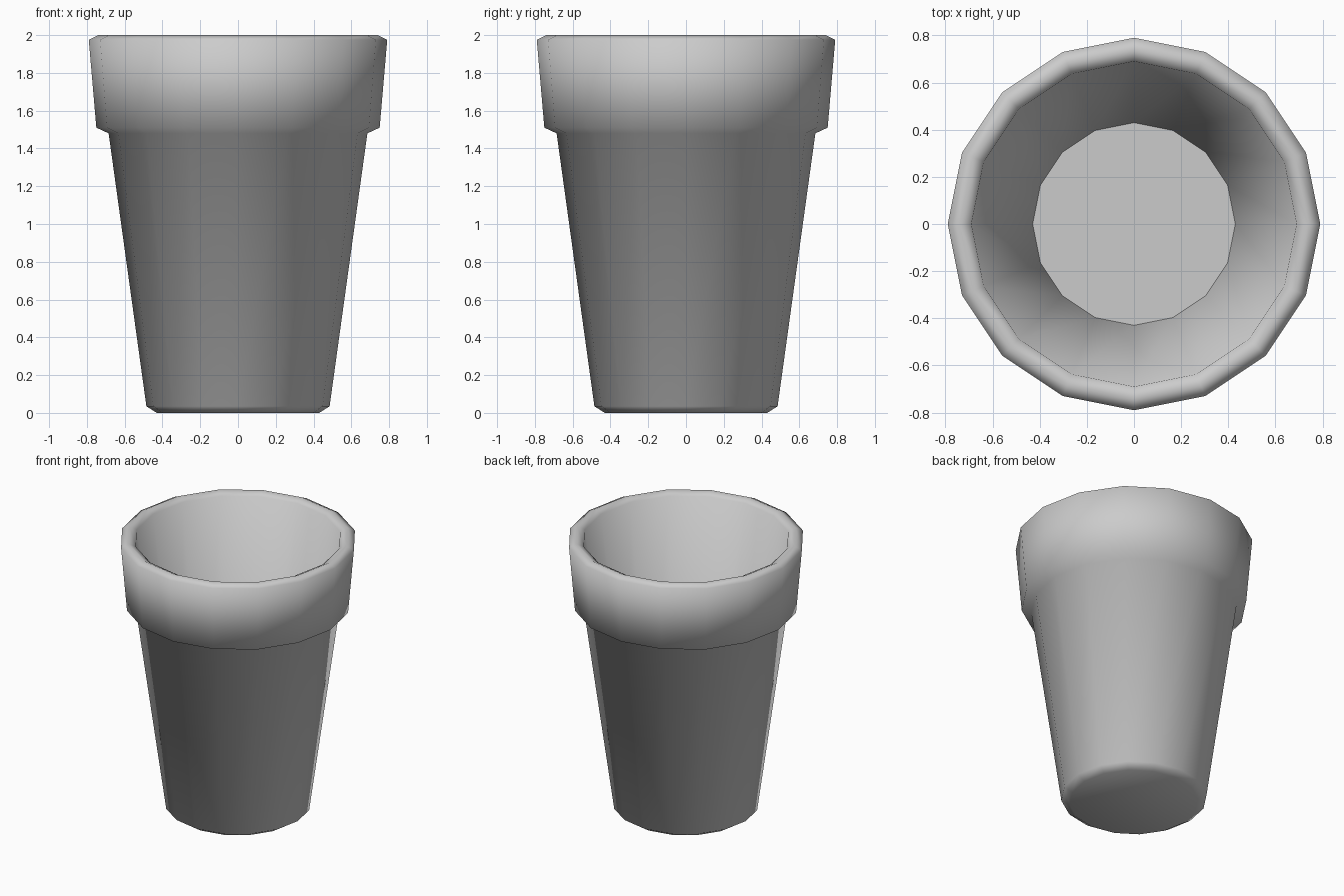
import bpy
import bmesh
from math import cos, sin, tau, radians

if "Cube" in bpy.data.objects:
    bpy.data.objects.remove(bpy.data.objects["Cube"])

SIDES = 16

# Single matte grey for the whole pot
grey = bpy.data.materials.new("plain_grey")
grey.use_nodes = True
colour = (0.6, 0.6, 0.6, 1)
grey.diffuse_color = colour
grey.node_tree.nodes["Principled BSDF"].inputs["Base Color"].default_value = colour

# Wall cross-section (radius, height): base, body, collar, lip, inside, floor
profile = [
    (0.43, 0), (0.485, 0.035),
    (0.685, 1.48), (0.75, 1.51),
    (0.79, 1.975), (0.74, 2), (0.69, 1.975),
    (0.43, 0.1),
]

# Turn the cross-section into rings joined by quads
bm = bmesh.new()
rings = [[bm.verts.new((r * cos(tau * i / SIDES), r * sin(tau * i / SIDES), z))
          for i in range(SIDES)] for r, z in profile]
for low, high in zip(rings, rings[1:]):
    for i in range(SIDES):
        j = (i + 1) % SIDES
        bm.faces.new((low[i], low[j], high[j], high[i]))

# Underside and inner floor
bm.faces.new(rings[0][::-1])
bm.faces.new(rings[-1])
bmesh.ops.recalc_face_normals(bm, faces=bm.faces)

mesh = bpy.data.meshes.new("flower_pot")
bm.to_mesh(mesh)
bm.free()
mesh.materials.append(grey)
pot = bpy.data.objects.new("flower_pot", mesh)
bpy.context.collection.objects.link(pot)

# Smooth walls and lip, crisp inner floor
bpy.ops.object.select_all(action='DESELECT')
pot.select_set(True)
bpy.context.view_layer.objects.active = pot
bpy.ops.object.shade_smooth_by_angle(angle=radians(70))
